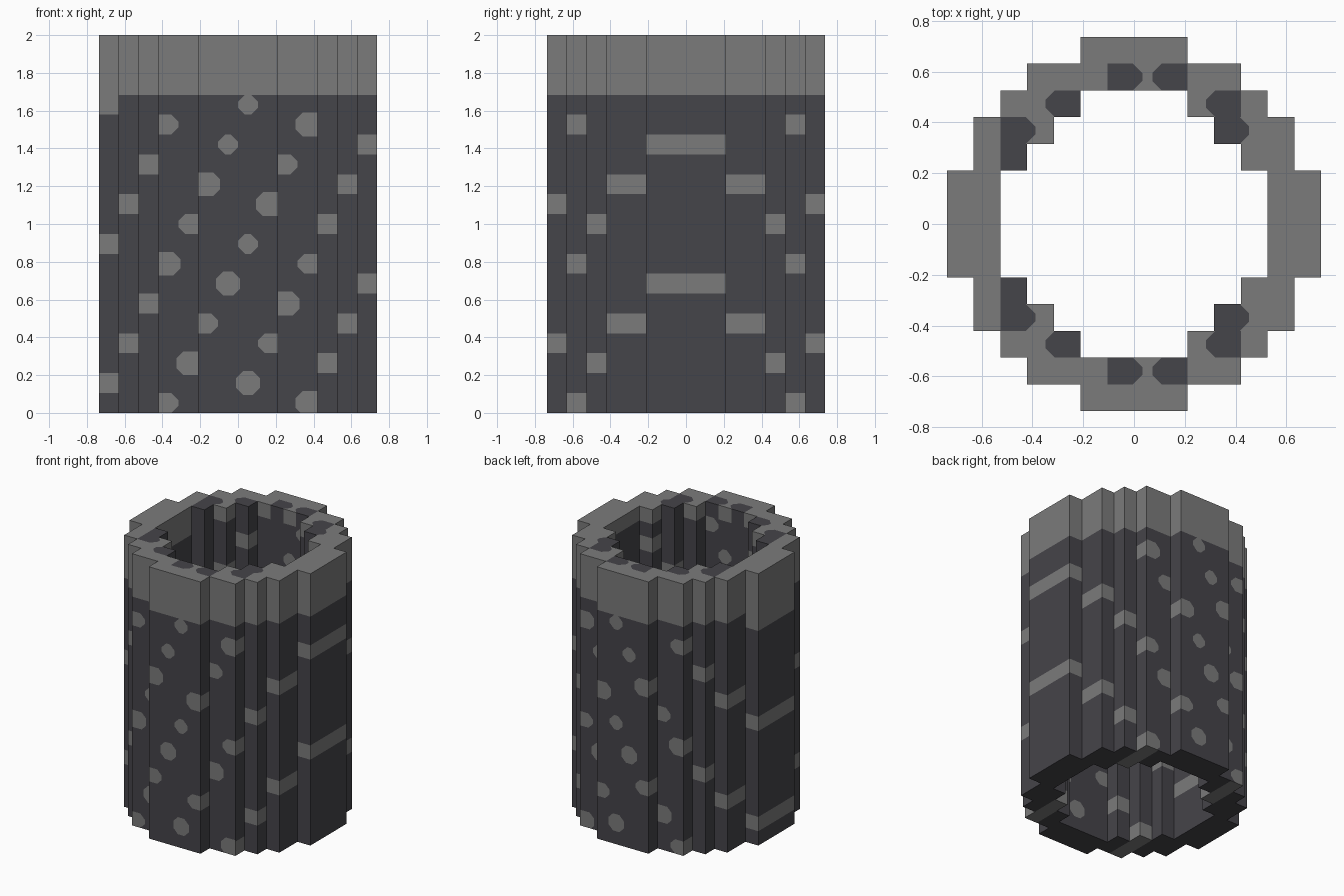
import bpy
import bmesh
from mathutils import Vector

if "Cube" in bpy.data.objects:
    bpy.data.objects.remove(bpy.data.objects["Cube"], do_unlink=True)

ROWS = 19
U = 2 / ROWS                      # edge of one block
OUTER = [7, 7, 6, 6, 5, 4, 2]     # stepped ring, half widths per row
INNER = [5, 5, 4, 3, 2, 0, 0]
DARK, PALE = 0, 1
BIG = {(-4, 7), (-1, 6), (-3, 2), (0, 1), (3, 14), (2, 5), (3, 0), (1, 10), (-2, 11)}


def make_material(name, rgb):
    mat = bpy.data.materials.new(name)
    mat.use_nodes = True
    colour = (*rgb, 1)
    mat.diffuse_color = colour
    mat.node_tree.nodes["Principled BSDF"].inputs["Base Color"].default_value = colour
    return mat


def in_ring(i, j):
    a, b = max(i, -1 - i), max(j, -1 - j)
    return b < len(OUTER) and INNER[b] <= a < OUTER[b]


def is_dot(i, k):
    return (i - 3 + 3 * (k - 14)) % 7 == 0


def centre(i, j, k):
    return Vector((i + .5, j + .5, k + .5)) * U


def add_quad(bm, c, d, mat):
    t = Vector((d.y, d.z, d.x))
    s = d.cross(t)
    c = c + d * U / 2
    corners = [(-1, -1), (1, -1), (1, 1), (-1, 1)]
    face = bm.faces.new([bm.verts.new(c + (t * p + s * q) * U / 2) for p, q in corners])
    face.material_index = mat


def paint(bm, c, normal, planes, mat):
    """Cut a convex patch, bounded by planes, into the surface around c."""
    bm.normal_update()
    faces = []
    for f in bm.faces:
        offset = f.calc_center_median() - c
        if f.normal.dot(normal) > .9 and abs(offset.dot(normal)) < .01 and offset.length < 1.8 * U:
            faces.append(f)
    for co, no in planes:
        geom = {v for f in faces for v in f.verts} | {e for f in faces for e in f.edges} | set(faces)
        cut = bmesh.ops.bisect_plane(bm, geom=list(geom), dist=1e-5, plane_co=co, plane_no=no)
        faces = [f for f in cut["geom"] if isinstance(f, bmesh.types.BMFace)
                 and (f.calc_center_median() - co).dot(no) < 0]
    for f in faces:
        f.material_index = mat


def patch_planes(c, across, up, left, right, half, chamfered):
    """Rectangle with its corners cut off on the chamfered sides."""
    planes = [(c - across * left, -across), (c + across * right, across),
              (c - up * half, -up), (c + up * half, up)]
    for side, reach in ((-1, left), (1, right)):
        if side in chamfered:
            for v in (-1, 1):
                co = c + across * side * reach + up * v * (half - .037)
                planes.append((co, (across * side + up * v).normalized()))
    return planes


bm = bmesh.new()
X, Y, Z = Vector((1, 0, 0)), Vector((0, 1, 0)), Vector((0, 0, 1))
dots = []

# Block surface: walls, rim and underside
for i in range(-7, 7):
    for j in range(-7, 7):
        if not in_ring(i, j):
            continue
        add_quad(bm, centre(i, j, ROWS - 1), Z, PALE)
        add_quad(bm, centre(i, j, 0), -Z, PALE if is_dot(i, 0) else DARK)
        for d in (X, -X, Y, -Y):
            dx, dy = int(d.x), int(d.y)
            if in_ring(i + dx, j + dy):
                continue
            inside = centre(i, j, 0).dot(d) < 0
            # Sides on which the flat panel carries on
            wide = [s for s in (-1, 1) if dy and in_ring(i + s, j) and not in_ring(i + s, j + dy)]
            for k in range(ROWS):
                cap = (k == ROWS - 1 and i % 2 == 0) if inside else k >= 16
                pale = cap or is_dot(i, k)
                if pale and not cap and wide:
                    dots.append((i, k, centre(i, j, k) + d * U / 2, d, wide))
                    pale = False
                add_quad(bm, centre(i, j, k), d, PALE if pale else DARK)

bmesh.ops.remove_doubles(bm, verts=bm.verts[:], dist=1e-4)

# Rounded spots on the wide panels
for i, k, c, d, wide in dots:
    half = .063 if (i, k) in BIG else U / 2
    reach = [half if s in wide else U / 2 for s in (-1, 1)]
    paint(bm, c, d, patch_planes(c, X, Z, *reach, half, wide), PALE)

# Dark patches along the inner edge of the rim: column, row, side that bulges
for i, j, side in [(-1, 5, 1), (1, 5, -1), (-3, 4, -1), (3, 4, -1),
                   (3, 3, 1), (-5, 3, 1), (-5, 2, 0)]:
    for row in (j, -1 - j):
        c = centre(i, row, ROWS - 1) + Z * U / 2
        left, right = [U / 2 + (.033 if side == s else 0) for s in (-1, 1)]
        paint(bm, c, Z, patch_planes(c, X, Y, left, right, U / 2, [side]), DARK)

mesh = bpy.data.meshes.new("hollow_column")
bm.to_mesh(mesh)
bm.free()
mesh.materials.append(make_material("dark_grey", (.060, .058, .067)))
mesh.materials.append(make_material("pale_grey", (.198, .198, .198)))
column = bpy.data.objects.new("hollow_column", mesh)
bpy.context.scene.collection.objects.link(column)
